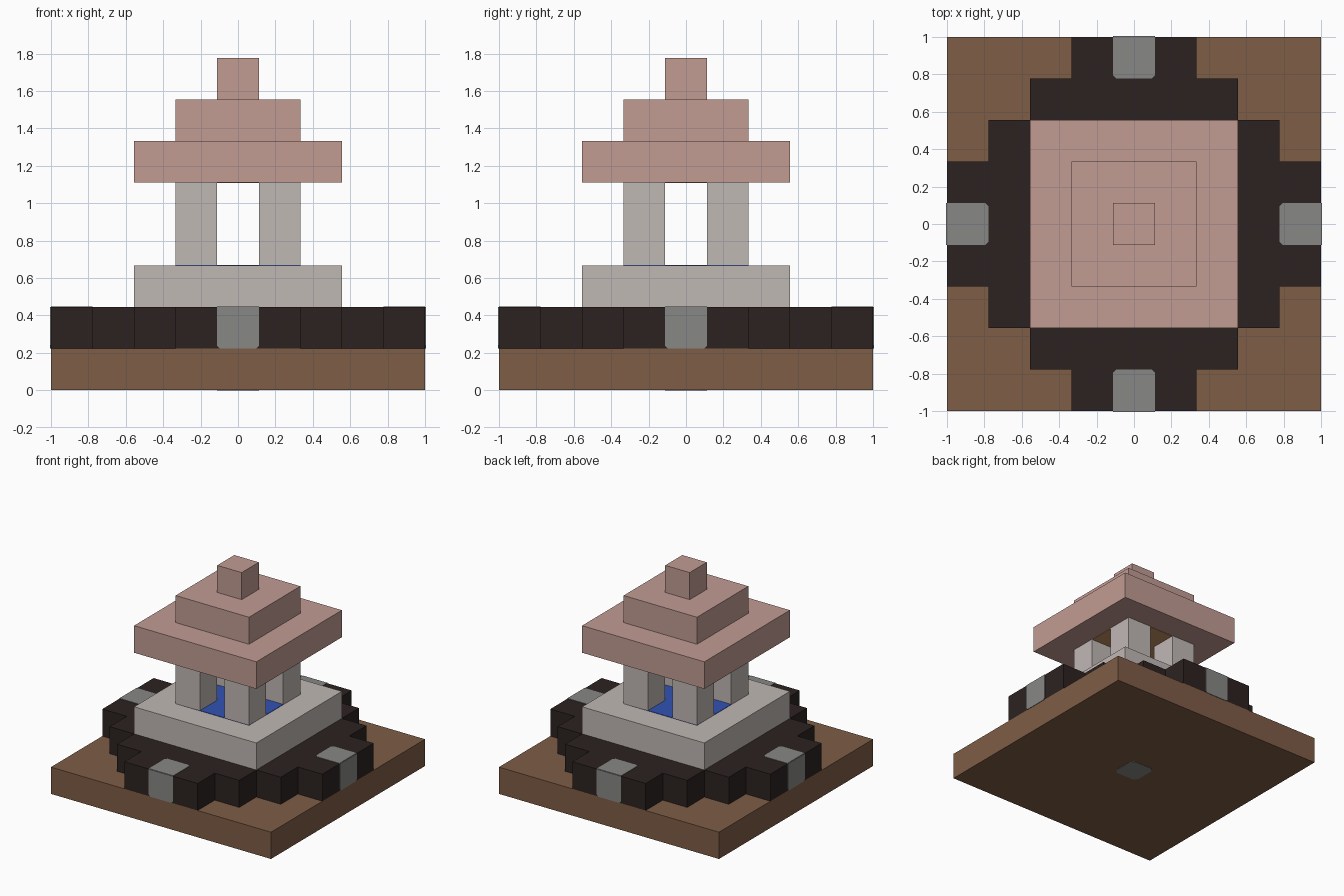
import bpy, bmesh
from math import radians
from mathutils import Matrix, Vector

cube = bpy.data.objects.get("Cube")
if cube:
    bpy.data.objects.remove(cube, do_unlink=True)

U = 2 / 9      # one block
T = 0.004      # plate thickness


def material(name, *rgb):
    """Flat material from 0-255 sRGB values."""
    lin = [((c / 255 + 0.055) / 1.055) ** 2.4 for c in rgb]
    m = bpy.data.materials.new(name)
    m.use_nodes = True
    m.diffuse_color = (*lin, 1)
    m.node_tree.nodes["Principled BSDF"].inputs["Base Color"].default_value = (*lin, 1)
    return m


wood = material("brown wood", 126, 93, 70)
dark = material("dark brick", 44, 34, 33)
grey = material("grey lamp", 135, 135, 134)
stone = material("pale stone", 192, 184, 181)
pink = material("pink roof", 194, 156, 148)
blue = material("blue water", 50, 82, 180)
amber = material("amber ceiling", 195, 145, 95)


def prism(name, pts, z0, z1, mat, matrix=Matrix()):
    """Extrude a flat outline from z0 to z1, then place it."""
    bm = bmesh.new()
    face = bm.faces.new([bm.verts.new((x, y, z0)) for x, y in pts])
    top = bmesh.ops.extrude_face_region(bm, geom=[face])["geom"]
    bmesh.ops.translate(bm, vec=(0, 0, z1 - z0),
                        verts=[v for v in top if isinstance(v, bmesh.types.BMVert)])
    bm.transform(matrix)
    bmesh.ops.recalc_face_normals(bm, faces=bm.faces)
    mesh = bpy.data.meshes.new(name)
    bm.to_mesh(mesh)
    bm.free()
    mesh.materials.append(mat)
    ob = bpy.data.objects.new(name, mesh)
    bpy.context.collection.objects.link(ob)
    return ob


def block(name, half, z0, z1, mat, cx=0, cy=0):
    """Square block, sizes in block units."""
    h = half * U
    pts = [(cx * U + sx * h, cy * U + sy * h)
           for sx, sy in ((-1, -1), (1, -1), (1, 1), (-1, 1))]
    return prism(name, pts, z0 * U, z1 * U, mat)


# Ground slab with a lamp showing underneath
block("ground_slab", 4.5, 0.01, 1, wood)
h, c = U / 2, 0.03
lamp = [(h - c, h), (h, h - c)]
prism("underside_lamp", [Matrix.Rotation(radians(-90 * k), 2) @ Vector(p)
                         for k in range(4) for p in lamp], 0, 0.008, grey)

# Stepped brick terrace: one quarter of the outline turned four times
quarter = [(4.5, 1.5), (3.5, 1.5), (3.5, 2.5), (2.5, 2.5),
           (2.5, 3.5), (1.5, 3.5), (1.5, 4.5)]
outline = [Matrix.Rotation(radians(90 * k), 2) @ Vector(p) * U
           for k in range(4) for p in quarter]
prism("brick_terrace", outline, U, 2 * U, dark)

# Lamps in the middle of each side: a top and an outer plate, clipped at the far end
c = 0.016
plate = [(-h, 0), (h, 0), (h, U - c), (h - c, U), (c - h, U), (-h, U - c)]
for k, side in enumerate(("front", "left", "back", "right")):
    turn = Matrix.Rotation(radians(90 * k), 4, "Z") @ Matrix.Translation((0, -1, 2 * U))
    prism(side + "_lamp_top", plate, 0, T, grey, turn)
    prism(side + "_lamp_face", plate, -T, 0, grey,
          turn @ Matrix.Rotation(radians(-90), 4, "X"))

# Stone plinth with the pool
block("plinth", 2.5, 2, 3, stone)
block("pool_water", 1.5, 2.99, 3.015, blue)

# Four pillars
for x, sx in ((-1, "right"), (1, "left")):
    for y, sy in ((-1, "front"), (1, "back")):
        block(f"{sy}_{sx}_pillar", 0.5, 3, 5, stone, x, y)

# Ceiling panel and stepped roof
block("ceiling_panel", 1.49, 4.985, 5.01, amber)
for name, half, z in (("lower_roof", 2.5, 5), ("upper_roof", 1.5, 6), ("roof_cap", 0.5, 7)):
    block(name, half, z, z + 1, pink)
